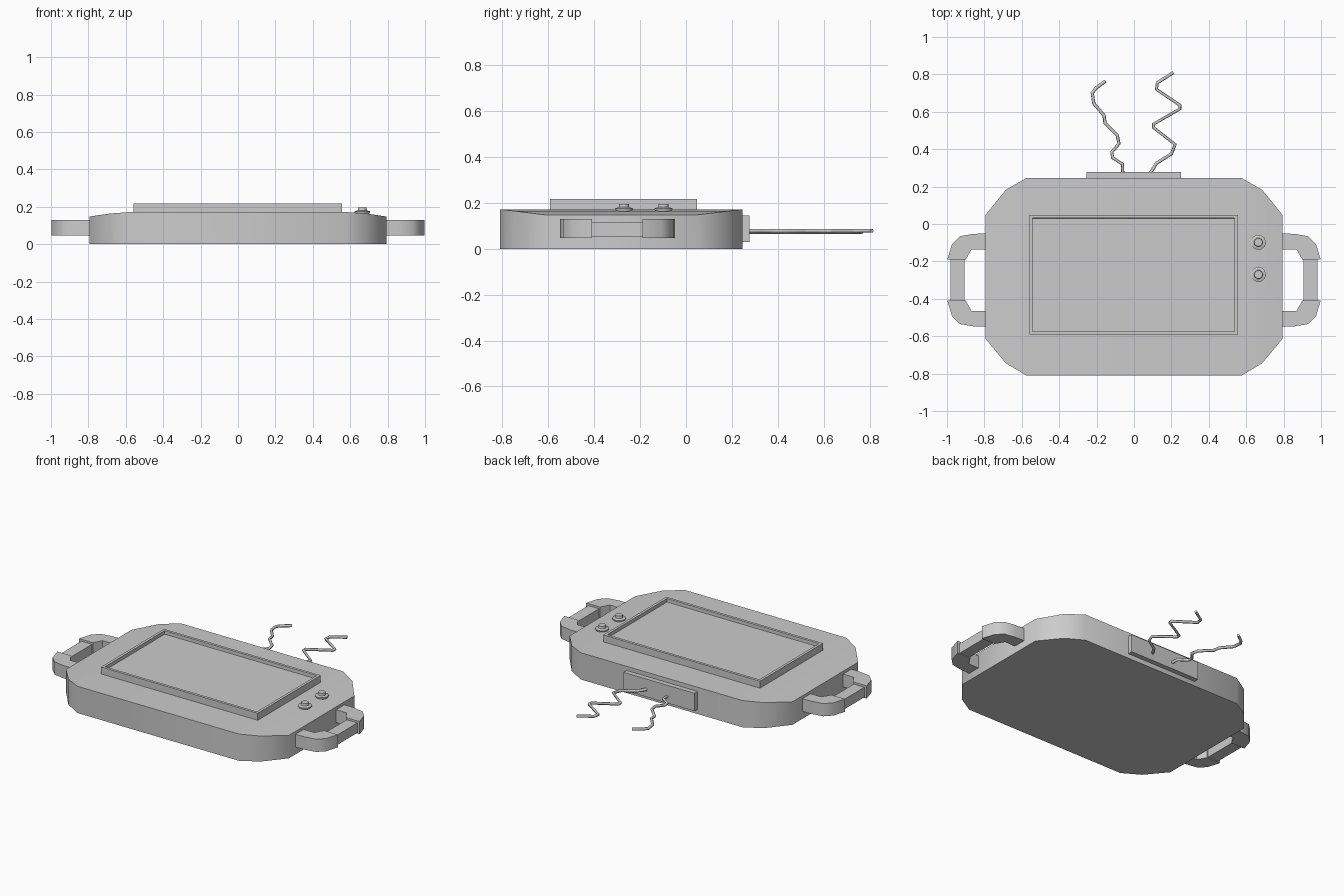
import bpy, bmesh, math

if "Cube" in bpy.data.objects:
    bpy.data.objects.remove(bpy.data.objects["Cube"])


def finish(name, bm, angle=None):
    bmesh.ops.recalc_face_normals(bm, faces=bm.faces)
    me = bpy.data.meshes.new(name)
    bm.to_mesh(me)
    bm.free()
    ob = bpy.data.objects.new(name, me)
    bpy.context.collection.objects.link(ob)
    if angle:
        bpy.ops.object.select_all(action='DESELECT')
        ob.select_set(True)
        bpy.context.view_layer.objects.active = ob
        bpy.ops.object.shade_smooth_by_angle(angle=math.radians(angle))
    return ob


def add_prism(bm, pts, z0, z1):
    vs = [bm.verts.new((x, y, z0)) for x, y in pts]
    f = bm.faces.new(vs)
    new = bmesh.ops.extrude_face_region(bm, geom=[f])['geom']
    bmesh.ops.translate(bm, vec=(0, 0, z1 - z0), verts=[v for v in new if isinstance(v, bmesh.types.BMVert)])
    return next(g for g in new if isinstance(g, bmesh.types.BMFace))


def rect(x0, x1, y0, y1):
    return [(x0, y0), (x1, y0), (x1, y1), (x0, y1)]


def mirror_x(ob):
    ob.modifiers.new("mirror", 'MIRROR').use_clip = False


# Casing: chamfered outline, top falling away towards both ends
half = [(0.575, -0.81, 0.246, 0.172), (0.685, -0.745, 0.183, 0.164), (0.793, -0.615, 0.05, 0.148)]
sections = [(-x, a, b, z) for x, a, b, z in reversed(half)] + half
bm = bmesh.new()
rings = [[bm.verts.new(p) for p in ((x, a, 0), (x, b, 0), (x, b, z), (x, a, z))]
         for x, a, b, z in sections]
for r, s in zip(rings, rings[1:]):
    for i in range(4):
        j = (i + 1) % 4
        bm.faces.new((r[i], r[j], s[j], s[i]))
bm.faces.new(rings[0])
bm.faces.new(rings[-1])
finish("casing", bm, 40)

# Raised screen with sunken panel
bm = bmesh.new()
top = add_prism(bm, rect(-0.56, 0.555, -0.592, 0.048), 0.15, 0.217)
bmesh.ops.inset_region(bm, faces=[top], thickness=0.024)
bmesh.ops.inset_region(bm, faces=[top], thickness=0.001, depth=-0.022)
finish("screen", bm)

# Side handles: two bent brackets and a slimmer grip
mid = -0.3
bracket = [(0.78, 0.25), (0.86, 0.247), (0.93, 0.235), (0.973, 0.193), (0.998, 0.11),
           (0.9, 0.11), (0.868, 0.165), (0.78, 0.165)]
bm = bmesh.new()
for s in (1, -1):
    add_prism(bm, [(x, mid + s * d) for x, d in bracket], 0.047, 0.129)
mirror_x(finish("handle_brackets", bm, 35))
bm = bmesh.new()
add_prism(bm, rect(0.906, 0.982, mid - 0.12, mid + 0.12), 0.052, 0.116)
mirror_x(finish("handle_grips", bm))

# Control knobs
profile = [(0.024, 0.150), (0.041, 0.170), (0.041, 0.176), (0.024, 0.181), (0.022, 0.196)]
N = 10
for k, ky in enumerate((-0.098, -0.27)):
    bm = bmesh.new()
    rings = [[bm.verts.new((0.665 + r * math.cos(2 * math.pi * i / N),
                            ky + r * math.sin(2 * math.pi * i / N), z)) for i in range(N)]
             for r, z in profile]
    for r, s in zip(rings, rings[1:]):
        for i in range(N):
            j = (i + 1) % N
            bm.faces.new((r[i], r[j], s[j], s[i]))
    bm.faces.new(rings[0])
    bm.faces.new(rings[-1])
    finish(f"knob_{k + 1}", bm, 40)

# Rear connector plate
bm = bmesh.new()
add_prism(bm, rect(-0.255, 0.25, 0.23, 0.277), 0.03, 0.145)
finish("rear_plate", bm)


# Loose wires
def wire(name, pts, z, r=0.009):
    cu = bpy.data.curves.new(name, 'CURVE')
    cu.dimensions = '3D'
    cu.bevel_depth = r
    cu.bevel_resolution = 1
    cu.use_fill_caps = True
    sp = cu.splines.new('POLY')
    sp.points.add(len(pts) - 1)
    for p, (x, y) in zip(sp.points, pts):
        p.co = (x, y, z, 1)
    bpy.context.collection.objects.link(bpy.data.objects.new(name, cu))


wire("wire_left", [(-0.06, 0.26), (-0.062, 0.32), (-0.115, 0.355), (-0.118, 0.385), (-0.08, 0.43),
                   (-0.09, 0.475), (-0.155, 0.54), (-0.16, 0.58), (-0.215, 0.645),
                   (-0.223, 0.70), (-0.205, 0.725), (-0.152, 0.765)], 0.073)
wire("wire_right", [(0.08, 0.26), (0.12, 0.325), (0.2, 0.375), (0.22, 0.425), (0.105, 0.515),
                    (0.105, 0.535), (0.245, 0.615), (0.245, 0.635), (0.12, 0.72),
                    (0.125, 0.755), (0.21, 0.81)], 0.078)
